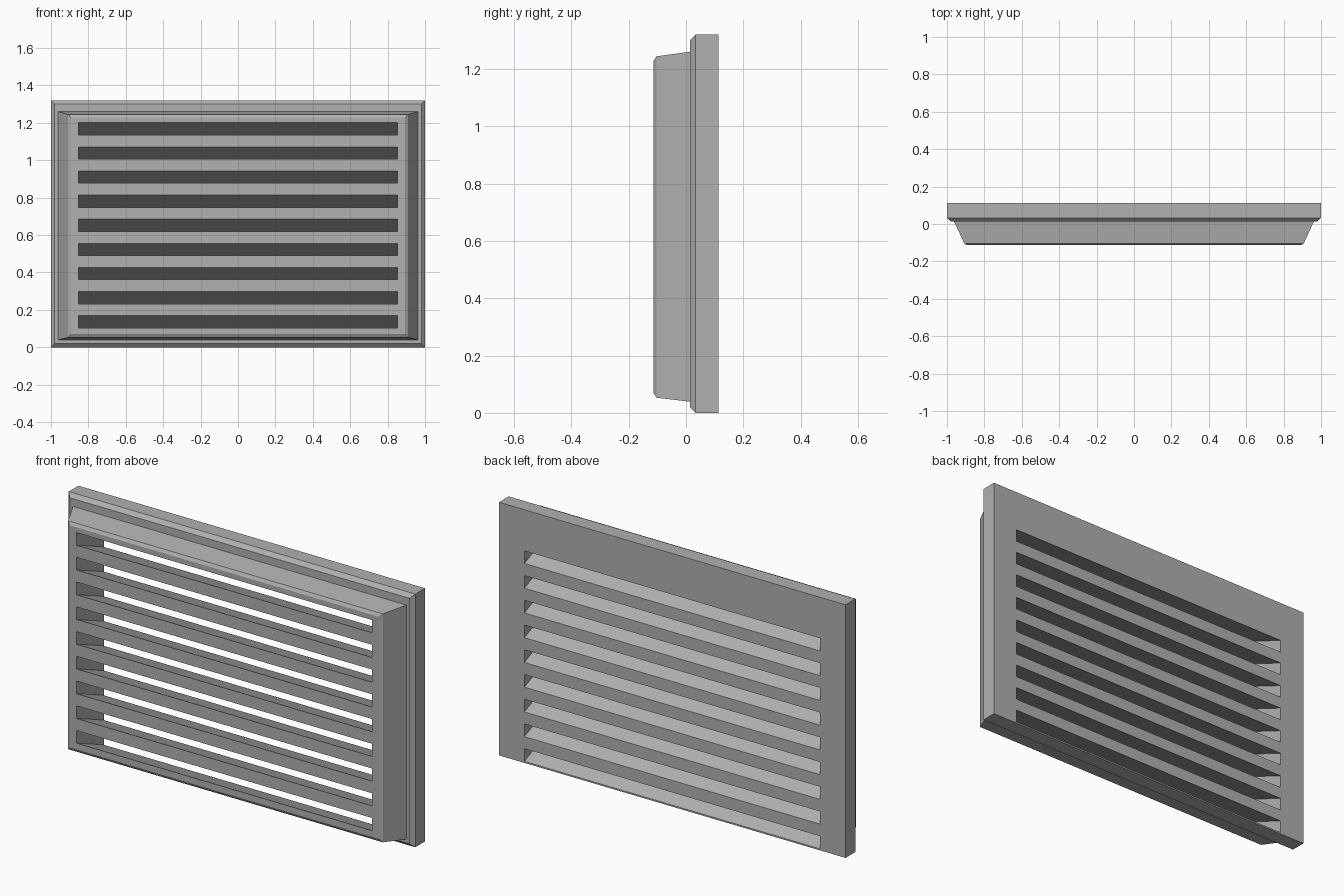
import bpy, bmesh

if "Cube" in bpy.data.objects:
    bpy.data.objects.remove(bpy.data.objects["Cube"])


def loft(bm, rings):
    """Closed solid through rectangles (half_width, z_low, z_high, y), front to back."""
    loops = [[bm.verts.new(p) for p in ((-w, y, lo), (w, y, lo), (w, y, hi), (-w, y, hi))]
             for w, lo, hi, y in rings]
    bm.faces.new(loops[0])
    bm.faces.new(loops[-1][::-1])
    for a, b in zip(loops, loops[1:]):
        for i in range(4):
            j = (i + 1) % 4
            bm.faces.new((a[i], b[i], b[j], a[j]))


def finish(bm, name):
    bmesh.ops.recalc_face_normals(bm, faces=bm.faces)
    mesh = bpy.data.meshes.new(name)
    bm.to_mesh(mesh)
    bm.free()
    obj = bpy.data.objects.new(name, mesh)
    bpy.context.collection.objects.link(obj)
    return obj


# Dark grey metal
grey = bpy.data.materials.new("dark_grey")
grey.diffuse_color = (0.44, 0.44, 0.44, 1.0)
grey.use_nodes = True
grey.node_tree.nodes["Principled BSDF"].inputs["Base Color"].default_value = grey.diffuse_color

# Vent body: raised tapered front, ledge, chamfered back plate
Y = 0.113
bm = bmesh.new()
loft(bm, [
    (0.893, 0.07, 1.228, -Y),
    (0.908, 0.053, 1.244, -0.103),
    (0.962, 0.039, 1.26, 0.014),
    (0.98, 0.02, 1.30, 0.014),
    (1.0, 0.0, 1.32, 0.033),
    (1.0, 0.0, 1.32, Y),
])
vent = finish(bm, "vent_body")
vent.data.materials.append(grey)

# Slots: nine cutters sloping down towards the back
SLOTS, PITCH, HEIGHT, DROP = 9, 0.129, 0.066, 0.095
slope = DROP / (2 * Y)
bm = bmesh.new()
for i in range(SLOTS):
    z = 0.103 + i * PITCH
    loft(bm, [(0.853, z - slope * (y + Y), z - slope * (y + Y) + HEIGHT, y)
              for y in (-0.2, 0.2)])
cutter = finish(bm, "slot_cutter")
cutter.data.materials.append(grey)
cutter.hide_render = True

# Cut the slots through the body
mod = vent.modifiers.new("slots", 'BOOLEAN')
mod.operation = 'DIFFERENCE'
mod.solver = 'EXACT'
mod.object = cutter
bpy.context.view_layer.objects.active = vent
vent.select_set(True)
bpy.ops.object.modifier_apply(modifier=mod.name)
bpy.data.objects.remove(cutter)
